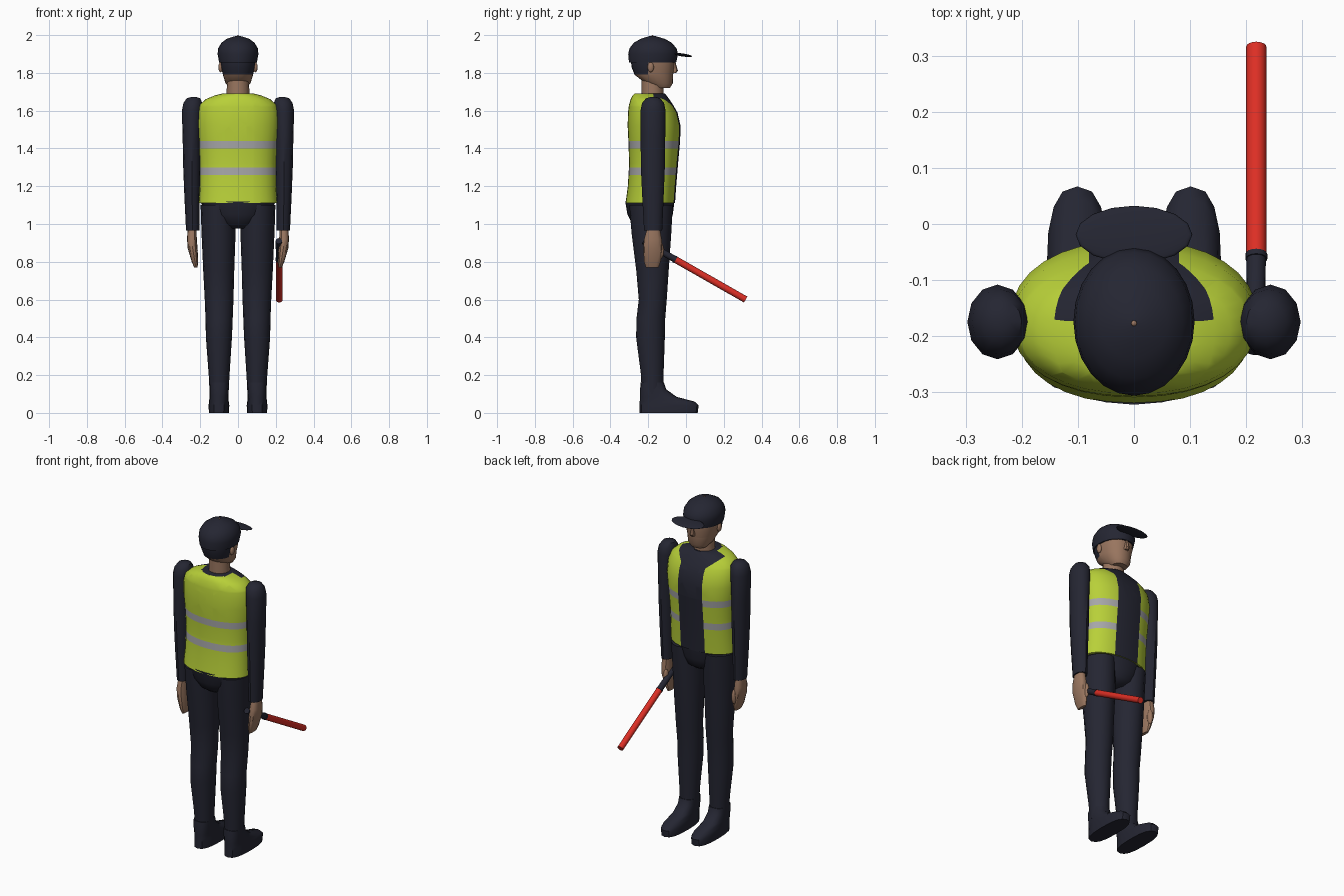
import bpy
import bmesh
from math import cos, sin, pi, radians
from mathutils import Vector

cube = bpy.data.objects.get("Cube")
if cube:
    bpy.data.objects.remove(cube, do_unlink=True)


def make_material(name, red, green, blue):
    material = bpy.data.materials.new(name)
    material.use_nodes = True
    color = (red, green, blue, 1)
    material.diffuse_color = color
    shader = material.node_tree.nodes["Principled BSDF"]
    shader.inputs["Base Color"].default_value = color
    shader.inputs["Roughness"].default_value = 0.8
    return material


navy = make_material("navy cloth", .018, .019, .032)
lime = make_material("lime vest", .48, .63, .04)
silver = make_material("silver tape", .38, .38, .39)
skin = make_material("skin", .32, .18, .115)
red = make_material("red plastic", .72, .028, .018)


def finish(obj, *materials, angle=40):
    for material in materials:
        obj.data.materials.append(material)
    bpy.ops.object.select_all(action="DESELECT")
    obj.select_set(True)
    bpy.context.view_layer.objects.active = obj
    bpy.ops.object.shade_smooth_by_angle(angle=radians(angle))
    return obj


def loft(name, rows, materials, sides=16, power=2, side=1, cuts=(), rule=None):
    """Stack rounded sections; each row is z, centre x, half width, back y, front y."""
    bm = bmesh.new()
    rings = []
    for z, x, width, back, front in rows:
        ring = []
        for i in range(sides):
            c, s = cos(2 * pi * i / sides), sin(2 * pi * i / sides)
            px = abs(c) ** (2 / power) * (1 if c > 0 else -1)
            py = abs(s) ** (2 / power) * (1 if s > 0 else -1)
            ring.append(bm.verts.new((side * x + width * px,
                                      (back + front) / 2 + (front - back) / 2 * py, z)))
        rings.append(ring)
    for low, high in zip(rings, rings[1:]):
        for i in range(sides):
            j = (i + 1) % sides
            bm.faces.new((low[i], low[j], high[j], high[i]))
    bm.faces.new(rings[0])
    bm.faces.new(rings[-1])
    # Split faces along colour borders, then colour them by position
    for point, normal in cuts:
        bmesh.ops.bisect_plane(bm, geom=bm.verts[:] + bm.edges[:] + bm.faces[:],
                               plane_co=point, plane_no=normal)
    bmesh.ops.recalc_face_normals(bm, faces=bm.faces[:])
    if rule:
        for face in bm.faces:
            face.material_index = rule(face.calc_center_median())
    mesh = bpy.data.meshes.new(name)
    bm.to_mesh(mesh)
    bm.free()
    obj = bpy.data.objects.new(name, mesh)
    bpy.context.collection.objects.link(obj)
    return finish(obj, *materials)


def rod(name, start, end, radius, material):
    start, end = Vector(start), Vector(end)
    axis = end - start
    bpy.ops.mesh.primitive_cylinder_add(vertices=16, radius=radius, depth=axis.length,
                                        location=(start + end) / 2,
                                        rotation=axis.to_track_quat("Z", "Y").to_euler())
    obj = bpy.context.object
    obj.name = name
    return finish(obj, material)


def ball(name, location, scale, material):
    bpy.ops.mesh.primitive_uv_sphere_add(segments=16, ring_count=8, radius=1, location=location)
    obj = bpy.context.object
    obj.name = name
    obj.scale = scale
    return finish(obj, material)


# Vest with open navy front, neckline and two reflective bands
OPENING, NECK, NECK_Z = .08, .135, 1.62
BANDS = ((1.26, 1.30), (1.40, 1.44))


def vest_color(p):
    if p.z > 1.688:
        return 1
    if p.y > -.175:
        limit = OPENING if p.z < NECK_Z else OPENING + (p.z - NECK_Z) * 1.2
        if abs(p.x) < limit:
            return 1
    return 2 if any(low < p.z < high for low, high in BANDS) else 0


vest_cuts = [((0, 0, z), (0, 0, 1)) for band in BANDS for z in band]
vest_cuts.append(((0, 0, NECK_Z), (0, 0, 1)))
for s in (-1, 1):
    vest_cuts.append(((s * OPENING, 0, 0), (1, 0, 0)))
    vest_cuts.append(((s * OPENING, 0, NECK_Z), (s, 0, -1.2)))
loft("vest", [
    (1.11, 0, .208, -.32, -.058),
    (1.2, 0, .203, -.308, -.052),
    (1.32, 0, .203, -.301, -.042),
    (1.44, 0, .212, -.305, -.031),
    (1.52, 0, .22, -.309, -.029),
    (1.59, 0, .218, -.307, -.045),
    (1.63, 0, .205, -.302, -.068),
    (1.66, 0, .172, -.293, -.088),
    (1.68, 0, .125, -.283, -.103),
    (1.69, 0, .085, -.272, -.112),
], (lime, navy, silver), sides=32, power=2.2, cuts=vest_cuts, rule=vest_color)

# Hips
loft("hips", [
    (.975, 0, .06, -.25, -.12),
    (1.0, 0, .11, -.285, -.085),
    (1.05, 0, .165, -.31, -.07),
    (1.12, 0, .2, -.322, -.061),
], [navy], sides=24)

# Neck and head, with short hair behind the ears
loft("neck", [(1.66, 0, .062, -.235, -.118), (1.78, 0, .057, -.235, -.118)], [skin])
loft("head", [
    (1.72, 0, .045, -.165, -.085),
    (1.745, 0, .066, -.215, -.07),
    (1.79, 0, .08, -.272, -.068),
    (1.83, 0, .09, -.288, -.062),
    (1.89, 0, .096, -.295, -.06),
    (1.93, 0, .09, -.28, -.07),
], (skin, navy), sides=24, power=2.2,
    cuts=[((0, -.2, 0), (0, 1, 0)), ((0, 0, 1.792), (0, 0, 1))],
    rule=lambda p: int(p.y < -.2 and p.z > 1.792))
loft("nose", [
    (1.8, 0, .014, -.085, -.052),
    (1.812, 0, .015, -.085, -.043),
    (1.865, 0, .007, -.085, -.058),
], [skin], sides=8)

# Cap with brim and button
loft("cap", [
    (1.855, 0, .1, -.302, -.052),
    (1.9, 0, .108, -.306, -.042),
    (1.93, 0, .105, -.299, -.05),
    (1.96, 0, .087, -.276, -.076),
    (1.98, 0, .06, -.24, -.112),
    (1.99, 0, .03, -.21, -.146),
    (1.996, 0, .01, -.187, -.167),
], [navy], sides=24)
ball("cap_button", (0, -.177, 1.996), (.005, .005, .004), skin)
brim = ball("cap_brim", (0, -.019, 1.895), (.104, .052, .008), navy)
brim.rotation_euler.x = radians(-8)

# Limbs, built once for each side
for label, s in (("left", 1), ("right", -1)):
    loft(label + "_leg", [
        (.1, .1, .05, -.235, -.12),
        (.2, .1, .055, -.238, -.119),
        (.4, .101, .069, -.264, -.112),
        (.5, .1, .072, -.262, -.11),
        (.6, .1, .076, -.25, -.102),
        (.75, .102, .082, -.263, -.092),
        (.95, .103, .09, -.288, -.078),
        (1.1, .108, .09, -.3, -.07),
    ], [navy], side=s)
    loft(label + "_shoe", [
        (0, .101, .053, -.245, .062),
        (.04, .101, .055, -.245, .067),
        (.06, .101, .052, -.245, .045),
        (.085, .101, .05, -.244, -.05),
        (.125, .1, .05, -.243, -.105),
        (.16, .1, .05, -.24, -.117),
    ], [navy], power=2.6, side=s)
    loft(label + "_arm", [
        (.965, .24, .035, -.222, -.126),
        (1.15, .243, .041, -.232, -.118),
        (1.3, .244, .046, -.239, -.112),
        (1.45, .245, .048, -.24, -.11),
        (1.6, .243, .054, -.241, -.108),
        (1.64, .239, .05, -.233, -.116),
        (1.665, .236, .036, -.212, -.136),
        (1.673, .234, .012, -.187, -.161),
    ], [navy], sides=12, side=s)
    loft(label + "_hand", [
        (.77, .223, .009, -.212, -.145),
        (.8, .228, .017, -.222, -.134),
        (.87, .24, .026, -.226, -.126),
        (.92, .244, .026, -.222, -.128),
        (.98, .243, .023, -.205, -.14),
    ], [skin], sides=12, power=2.4, side=s)
    ball(label + "_thumb", (s * .228, -.135, .86), (.015, .018, .045), skin)
    ball(label + "_ear", (s * .092, -.187, 1.83), (.012, .017, .027), skin)

# Light baton held in the left hand
GRIP, JOINT, TIP = (.216, -.225, .91), (.218, -.058, .813), (.218, .316, .6)
rod("baton_grip", GRIP, JOINT, .017, navy)
rod("baton_tube", JOINT, TIP, .018, red)
direction = (Vector(TIP) - Vector(JOINT)).normalized()
rod("baton_collar", Vector(JOINT) - direction * .005, Vector(JOINT) + direction * .005, .0195, navy)
